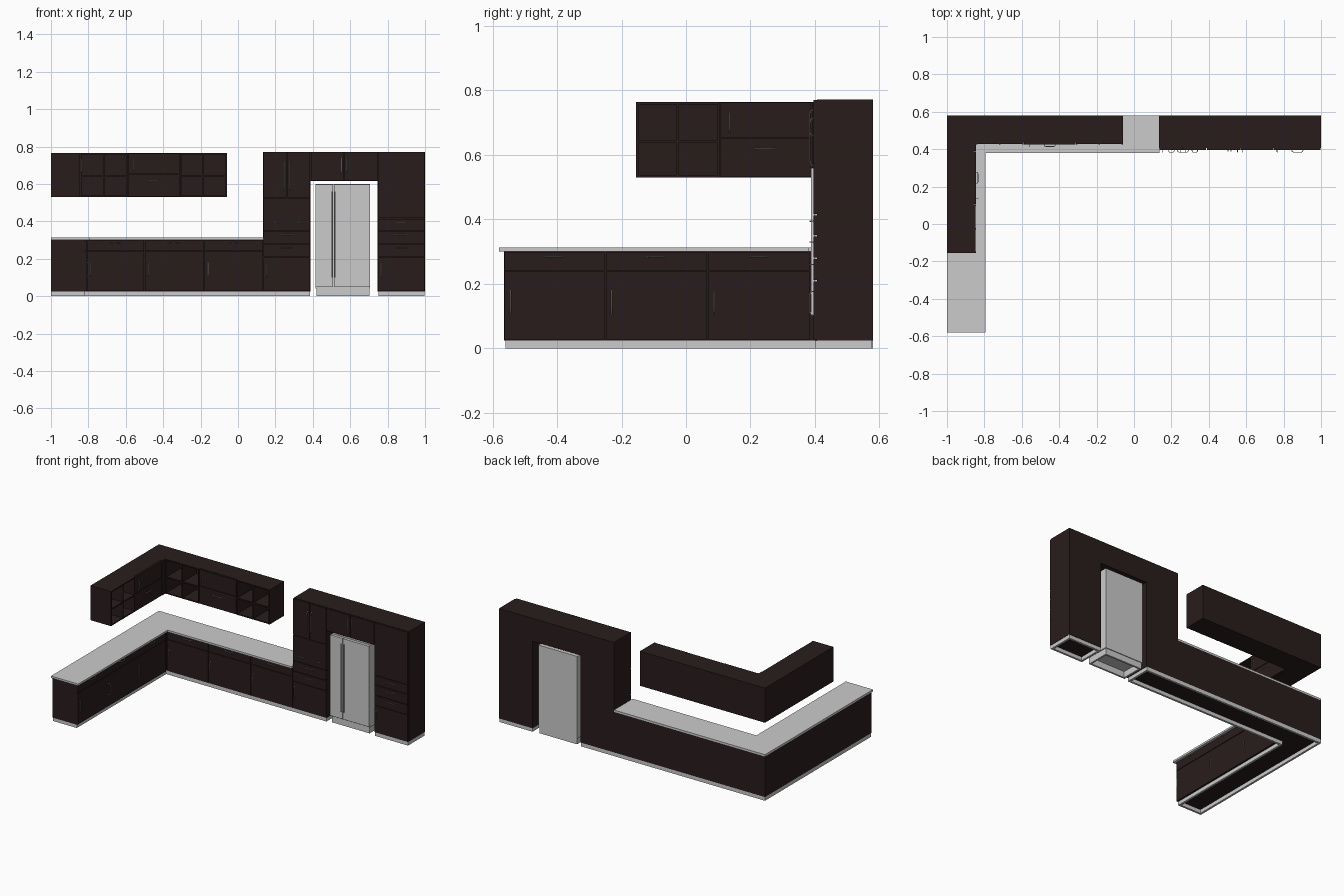
import bpy, bmesh, math

if "Cube" in bpy.data.objects:
    bpy.data.objects.remove(bpy.data.objects["Cube"])

dark = bpy.data.materials.new("dark_wood")
dark.diffuse_color = (0.022, 0.012, 0.012, 1)
dark.use_nodes = True
dark.node_tree.nodes["Principled BSDF"].inputs["Base Color"].default_value = dark.diffuse_color


def finish(name, bm, mat=None):
    me = bpy.data.meshes.new(name)
    bm.to_mesh(me)
    bm.free()
    ob = bpy.data.objects.new(name, me)
    bpy.context.collection.objects.link(ob)
    if mat:
        me.materials.append(mat)
    return ob


def prism(name, outline, z0, z1, mat=None, wall=0):
    """Counter-clockwise outline raised from z0 to z1; wall > 0 leaves a hollow ring."""
    bm = bmesh.new()
    lo = [bm.verts.new((x, y, z0)) for x, y in outline]
    hi = [bm.verts.new((x, y, z1)) for x, y in outline]
    n = len(outline)
    for i in range(n):
        j = (i + 1) % n
        bm.faces.new((lo[i], lo[j], hi[j], hi[i]))
    if not wall:
        bm.faces.new(lo[::-1])
        bm.faces.new(hi)
    ob = finish(name, bm, mat)
    if wall:
        m = ob.modifiers.new("wall", 'SOLIDIFY')
        m.thickness, m.offset, m.use_even_offset = wall, -1, True
    return ob


def rect(x0, x1, y0, y1):
    return [(x0, y0), (x1, y0), (x1, y1), (x0, y1)]


def box(name, x0, x1, y0, y1, z0, z1, mat=dark):
    return prism(name, rect(x0, x1, y0, y1), z0, z1, mat)


def corner(x_in, y_in, x_end, y_end):
    """L outline along the back and left walls."""
    return [(-1, y_end), (x_in, y_end), (x_in, y_in), (x_end, y_in), (x_end, .58), (-1, .58)]


class Run:
    """A row of fronts: u runs along the wall, d points out into the room."""
    def __init__(self, side, face):
        self.side, self.face = side, face

    def pt(self, u, d):
        return (u, self.face - d) if self.side == "back" else (self.face + d, u)

    def box(self, name, u0, u1, d0, d1, z0, z1, mat=dark):
        a, b = self.pt(u0, d0), self.pt(u1, d1)
        x, y = sorted((a[0], b[0])), sorted((a[1], b[1]))
        return box(name, *x, *y, z0, z1, mat)

    def front(self, name, u0, u1, z0, z1):
        g = .002
        self.box(name, u0 + g, u1 - g, -.012, 0, z0 + g, z1 - g)

    def handle(self, u, z, vertical=False, size=.06):
        cu = bpy.data.curves.new("handle", 'CURVE')
        cu.dimensions = '3D'
        cu.bevel_depth, cu.bevel_resolution, cu.use_fill_caps = .0018, 1, True
        sp = cu.splines.new('POLY')
        path = [(-.5, 0), (-.47, .007), (-.35, .011), (.35, .011), (.47, .007), (.5, 0)]
        sp.points.add(len(path) - 1)
        for p, (t, d) in zip(sp.points, path):
            x, y = self.pt(u + (0 if vertical else t * size), d)
            p.co = (x, y, z + (t * size if vertical else 0), 1)
        bpy.context.collection.objects.link(bpy.data.objects.new("handle", cu))


# base cabinets: carcass, plinth and counter
prism("base_carcass", corner(-.822, .407, .135, -.565), .025, .30, dark)
prism("base_plinth", corner(-.82, .40, .385, -.56), 0, .025, wall=.014)
prism("countertop", corner(-.795, .38, .135, -.58), .30, .313)

base_back, base_left = Run("back", .395), Run("left", -.81)
rows = [(base_back, [-.81, -.50, -.18, .135]), (base_left, [-.565, -.25, .067, .385])]
for run, cuts in rows:
    for a, b in zip(cuts, cuts[1:]):
        run.front("base_drawer", a, b, .24, .30)
        run.front("base_door", a, b, .025, .24)
        run.handle((a + b) / 2, .284, size=.055)
        run.handle(a + .02, .143, True, .075)

# wall cabinets: lift-up units and open shelf units
Z0, Z1 = .53, .765
up_back, up_left = Run("back", .425), Run("left", -.845)
DEEP = -.155
T = .008


def lift_unit(run, a, b):
    run.box("lift_carcass", a, b, DEEP, -.012, Z0, Z1)
    run.front("lower_flap", a, b, Z0, .653)
    run.front("upper_flap", a, b, .653, Z1)
    run.handle((a + b) / 2, .62)
    run.handle(a + .03, .70, True)


def shelf_unit(run, a, b):
    m = (a + b) / 2
    for u in (a, m - T / 2, b - T):
        run.box("shelf_side", u, u + T, DEEP, 0, Z0, Z1)
    run.box("shelf_back", a, b, DEEP, DEEP + T, Z0, Z1)
    for z in (Z0, .638, Z1 - T):
        run.box("shelf_board", a, b, DEEP, -.002, z, z + T)


box("wall_corner", -1, -.845, .425, .58, Z0, Z1)
shelf_unit(up_back, -.845, -.59)
lift_unit(up_back, -.59, -.31)
shelf_unit(up_back, -.31, -.06)
shelf_unit(up_left, -.155, .105)
lift_unit(up_left, .105, .39)
box("wall_filler", -1, -.845, .39, .425, Z0, Z1)

# tall units on both sides of the fridge, and the bridge over it
tall = base_back
for a, b in ((.135, .388), (.747, 1.0)):
    m = (a + b) / 2
    box("tall_carcass", a, b, .407, .58, .025, .772)
    tall.front("tall_lower_door", a, b, .025, .21)
    for z0, z1 in ((.21, .28), (.28, .35)):
        tall.front("tall_drawer", a, b, z0, z1)
        tall.handle(m, z1 - .02)
    tall.handle(a + .018, .14, True, .075)
# left: oven panel and double doors
tall.front("oven_panel", .135, .388, .35, .525)
for u in (.20, .325):
    tall.handle(u, .393, size=.03)
for a, b, u in ((.135, .2615, .247), (.2615, .388, .276)):
    tall.front("tall_upper_door", a, b, .525, .772)
    tall.handle(u, .64, True, .15)
# right: flap and tall door
tall.front("tall_flap", .747, 1.0, .35, .415)
tall.handle(.873, .395)
tall.front("tall_upper_door", .747, 1.0, .415, .772)
prism("tall_plinth", rect(.75, .998, .40, .577), 0, .025, wall=.014)

box("bridge_carcass", .388, .747, .407, .58, .617, .772)
for a, b, u in ((.388, .5675, .553), (.5675, .747, .582)):
    tall.front("bridge_door", a, b, .617, .772)
    tall.handle(u, .70, True, .08)

# fridge
box("fridge_body", .415, .707, .418, .575, .042, .60, None)
box("fridge_left_door", .415, .509, .397, .416, .05, .598, None)
box("fridge_right_door", .513, .707, .397, .416, .05, .598, None)
prism("fridge_base", rect(.42, .702, .41, .57), 0, .042, wall=.012)
for u in (.503, .519):
    box("fridge_handle", u - .003, u + .003, .388, .398, .10, .56, None)
